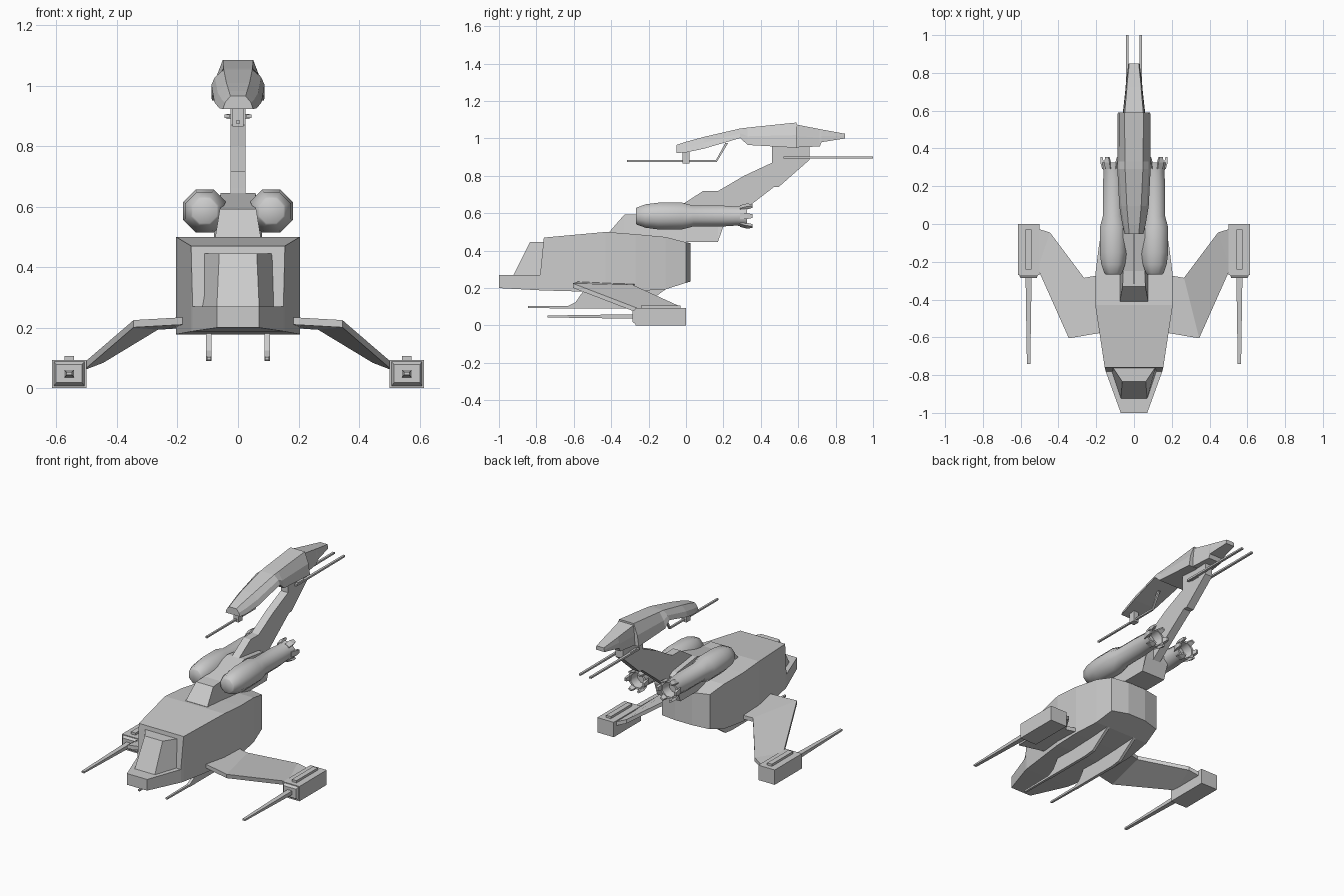
import bpy, bmesh, math

if "Cube" in bpy.data.objects:
    bpy.data.objects.remove(bpy.data.objects["Cube"])

def finish(name, bm, smooth=None):
    bmesh.ops.recalc_face_normals(bm, faces=bm.faces)
    me = bpy.data.meshes.new(name)
    bm.to_mesh(me)
    bm.free()
    ob = bpy.data.objects.new(name, me)
    bpy.context.collection.objects.link(ob)
    if smooth:
        bpy.ops.object.select_all(action='DESELECT')
        ob.select_set(True)
        bpy.context.view_layer.objects.active = ob
        bpy.ops.object.shade_smooth_by_angle(angle=math.radians(smooth))
    return ob

def loft(name, sections, smooth=None):
    """Skin a list of equal-length point rings and cap both ends."""
    bm = bmesh.new()
    rings = [[bm.verts.new(p) for p in s] for s in sections]
    n = len(rings[0])
    for a, b in zip(rings, rings[1:]):
        for i in range(n):
            j = (i + 1) % n
            bm.faces.new((a[i], a[j], b[j], b[i]))
    bm.faces.new(rings[0])
    bm.faces.new(rings[-1])
    return finish(name, bm, smooth)

def prism(name, profile, x, half):
    """Extrude a (y, z) side profile across x."""
    return loft(name, [[(x + s * half, y, z) for y, z in profile] for s in (-1, 1)])

def rect(x, y, z, hx, hz):
    return [(x + a * hx, y, z + b * hz) for a, b in ((-1, -1), (1, -1), (1, 1), (-1, 1))]

def bar(name, x, z, *stations):
    """Square bar along y; stations are (y, half width, half height)."""
    return loft(name, [rect(x, y, z, hx, hz) for y, hx, hz in stations])

# Hull: (y, half width, bottom, top), with a step behind the nose
hull = [(-1, .07, .20, .27), (-.78, .15, .188, .27), (-.76, .155, .187, .47),
        (-.43, .205, .178, .50), (-.27, .205, .184, .488), (-.11, .185, .193, .473),
        (0, .165, .228, .445), (.025, .06, .235, .44)]
loft("hull", [rect(0, y, (b + t) / 2, w, (t - b) / 2) for y, w, b, t in hull])

# Canopy
loft("canopy", [
    [(-.125, -.76, .265), (-.07, -.925, .265), (.07, -.925, .265), (.125, -.76, .265)],
    [(-.115, -.755, .445), (-.062, -.835, .445), (.062, -.835, .445), (.115, -.755, .445)]])

# Dorsal mount with sloping sides
mount = [(-.41, .075, .45, .5), (-.33, .06, .45, .592), (-.25, .058, .45, .595),
         (-.02, .058, .445, .645), (.17, .058, .445, .62), (.2, .058, .53, .6)]
loft("dorsal_mount", [[(-.08, y, b), (.08, y, b), (w, y, t), (-w, y, t)]
                      for y, w, b, t in mount])

# Tall swept pylon carrying the upper turret
prism("turret_pylon", [(-.12, .58), (0, .66), (.09, .718), (.17, .718), (.31, .80),
                       (.46, .87), (.46, .97), (.66, .97), (.66, .885), (.495, .74),
                       (.47, .74), (.34, .64), (.19, .52), (-.1, .5)], 0, .025)

# Upper turret and its tapered tail: (y, top half, top, bottom half, bottom)
def turret(name, rows):
    secs = []
    for y, a, t, w, b in rows:
        m, mz = a + (w - a) * .72, b + (t - b) * .5
        secs.append([(-w, y, b), (w, y, b), (m, y, mz), (a, y, t), (-a, y, t), (-m, y, mz)])
    loft(name, secs)

turret("turret_shell", [(-.052, .025, .965, .05, .922), (0, .03, .982, .062, .925),
                        (.095, .038, 1.008, .078, .945), (.29, .047, 1.053, .088, 1.002),
                        (.33, .048, 1.058, .088, .965), (.59, .05, 1.085, .086, .95)])
turret("turret_tail", [(.58, .05, 1.076, .06, .952), (.715, .038, 1.05, .045, .957),
                       (.725, .038, 1.048, .045, .98), (.85, .025, 1.025, .03, 1.0)])

# Turret guns: single front gun on a bracket, twin rear guns
bar("turret_front_gun", 0, .88, (-.315, .006, .005), (.16, .006, .005))
prism("front_gun_strut", [(.155, .875), (.165, .875), (.225, .975), (.21, .975)], 0, .006)
bar("front_gun_bracket", 0, .915, (-.02, .018, .05), (.02, .018, .05))
bar("rear_gun_mount", 0, .898, (.54, .038, .008), (.60, .038, .008))

for s, side in ((-1, "left"), (1, "right")):
    bar(side + "_rear_gun", s * .036, .898, (.52, .008, .006), (1, .007, .005))

    # Engine: eight-sided lathe with a hollow nozzle
    cx, cz = s * .11, .585
    prof = [(-.268, .043), (-.262, .05), (-.215, .068), (-.15, .077), (-.02, .077),
            (.04, .06), (.2, .06), (.27, .055), (.325, .062), (.325, .048), (.27, .04)]
    loft(side + "_engine",
         [[(cx + r * math.cos(math.pi * (i + .5) / 4), y,
            cz + r * math.sin(math.pi * (i + .5) / 4)) for i in range(8)]
          for y, r in prof], 50)

    # Nozzle petals
    for k in range(6):
        a = k * math.pi / 3
        c, n = math.cos(a), math.sin(a)
        def ring(y, r0, r1, h):
            return [(cx + r * c - t * n, y, cz + r * n + t * c)
                    for r, t in ((r0, -h), (r1, -h), (r1, h), (r0, h))]
        loft(f"{side}_nozzle_petal_{k + 1}",
             [ring(.29, .046, .058, .016), ring(.325, .05, .068, .016), ring(.355, .056, .068, .01)])

    # Drooping swept wing
    top = [(.15, -.572, .236), (.345, -.605, .225), (.265, -.285, .217), (.15, -.265, .225),
           (.51, -.235, .083), (.51, -.025, .083), (.445, -.045, .108)]
    bm = bmesh.new()
    vs = [bm.verts.new((s * x, y, z)) for x, y, z in top]
    f = [bm.faces.new([vs[i] for i in q]) for q in ((0, 1, 2, 3), (1, 4, 6, 2), (4, 5, 6))]
    ext = bmesh.ops.extrude_face_region(bm, geom=f, use_keep_orig=True)
    for v in ext["geom"]:
        if isinstance(v, bmesh.types.BMVert):
            v.co.z -= .024
    finish(side + "_wing", bm)

    # Wing-tip gun pod
    px = s * .558
    bar(side + "_pod", px, .0465, (-.27, .057, .0465), (0, .057, .0465))
    bar(side + "_pod_cap", px, .048, (-.285, .043, .03), (-.27, .05, .04))
    bar(side + "_pod_rail", px, .097, (-.24, .016, .01), (-.03, .016, .01))
    bar(side + "_pod_gun", px, .048, (-.74, .009, .005), (-.28, .016, .012))

    # Belly gun on a keel fin
    prism(side + "_belly_fin", [(-.63, .09), (-.63, .104), (-.59, .125), (-.545, .19),
                                (-.1, .2), (-.24, .098), (-.3, .09)], s * .096, .009)
    bar(side + "_belly_gun", s * .096, .098, (-.845, .006, .005), (-.6, .008, .007))
